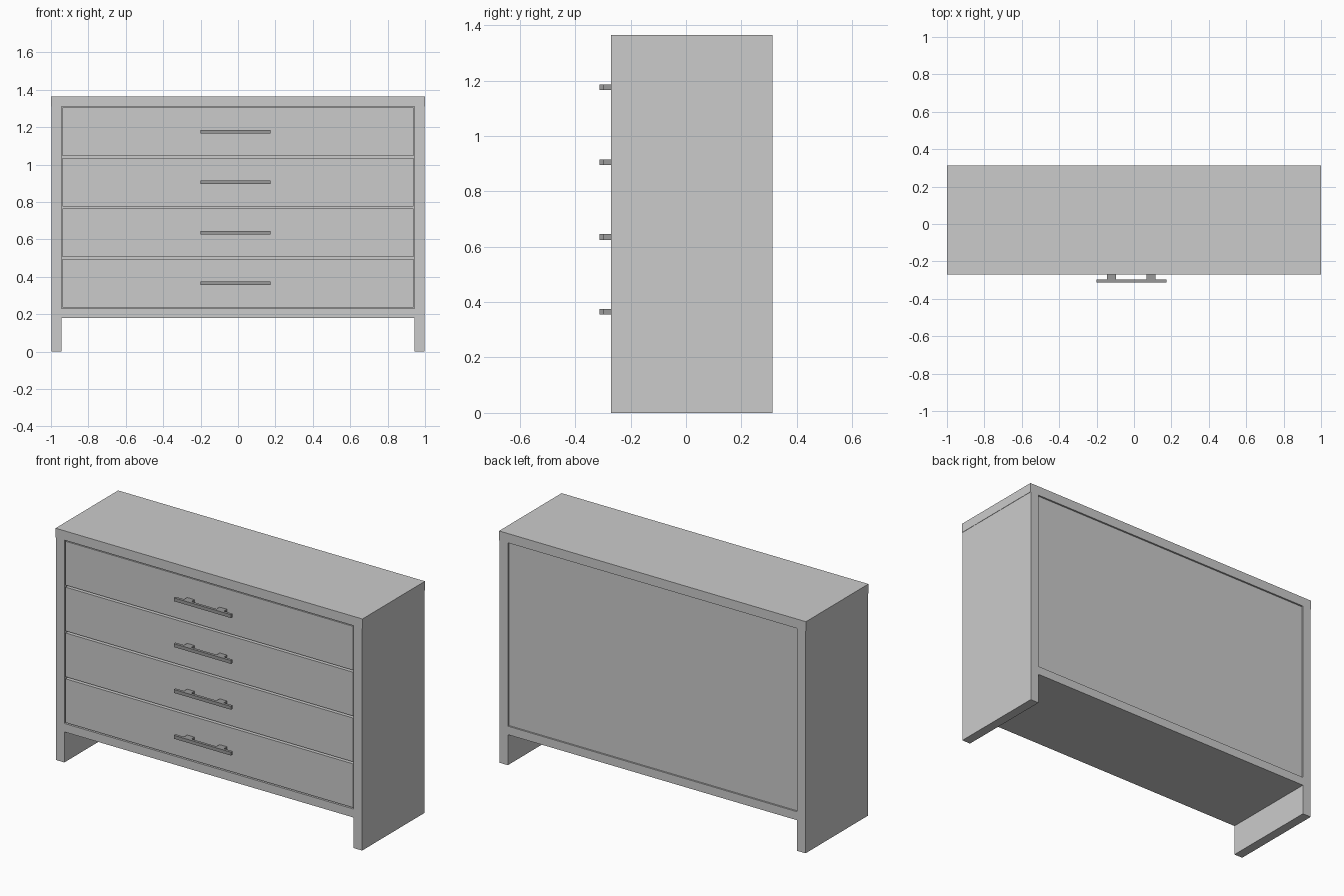
import bpy
import bmesh

if "Cube" in bpy.data.objects:
    bpy.data.objects.remove(bpy.data.objects["Cube"], do_unlink=True)


def make_material(name, value):
    mat = bpy.data.materials.new(name)
    mat.use_nodes = True
    colour = (value, value, value, 1)
    mat.diffuse_color = colour
    mat.node_tree.nodes["Principled BSDF"].inputs["Base Color"].default_value = colour
    return mat


body_grey = make_material("light_grey", 0.6)
handle_grey = make_material("mid_grey", 0.32)


def box(name, xs, ys, zs, mat):
    """Box spanning the given (low, high) ranges."""
    bm = bmesh.new()
    bmesh.ops.create_cube(bm, size=1)
    for v in bm.verts:
        v.co = [r[0] if c < 0 else r[1] for c, r in zip(v.co, (xs, ys, zs))]
    mesh = bpy.data.meshes.new(name)
    bm.to_mesh(mesh)
    bm.free()
    mesh.materials.append(mat)
    obj = bpy.data.objects.new(name, mesh)
    bpy.context.collection.objects.link(obj)
    return obj


FRONT, BACK = -0.27, 0.312
INNER = 0.943          # half width between the side panels
FLOOR, CEILING = 0.23, 1.31
TOP = 1.365

# Carcass: top, floor board and full-height sides that act as legs
box("top_panel", (-1, 1), (FRONT, BACK), (CEILING, TOP), body_grey)
box("bottom_panel", (-INNER, INNER), (FRONT, BACK), (0.18, FLOOR), body_grey)
for name, side in (("right_side_panel", -1), ("left_side_panel", 1)):
    xs = sorted((side * INNER, side * 0.998))
    box(name, xs, (FRONT, BACK), (0, CEILING), body_grey)

# Back panel, set in slightly
box("back_panel", (-INNER, INNER), (BACK - 0.03, BACK - 0.01),
    (FLOOR, CEILING), body_grey)

# Drawers with their bar handles
GAP = 0.006
pitch = (CEILING - FLOOR) / 4
for i in range(4):
    low = FLOOR + i * pitch
    box(f"drawer_{i + 1}", (-INNER + GAP, INNER - GAP), (FRONT + 0.002, 0.25),
        (low + GAP, low + pitch - GAP), body_grey)
    mid = low + pitch / 2
    zs = (mid - 0.01, mid + 0.01)
    box(f"handle_bar_{i + 1}", (-0.2, 0.173), (-0.312, -0.296), zs, handle_grey)
    for j, x in enumerate((-0.12, 0.092)):
        box(f"handle_post_{i + 1}_{j + 1}", (x - 0.024, x + 0.024),
            (-0.296, FRONT + 0.004), zs, handle_grey)
